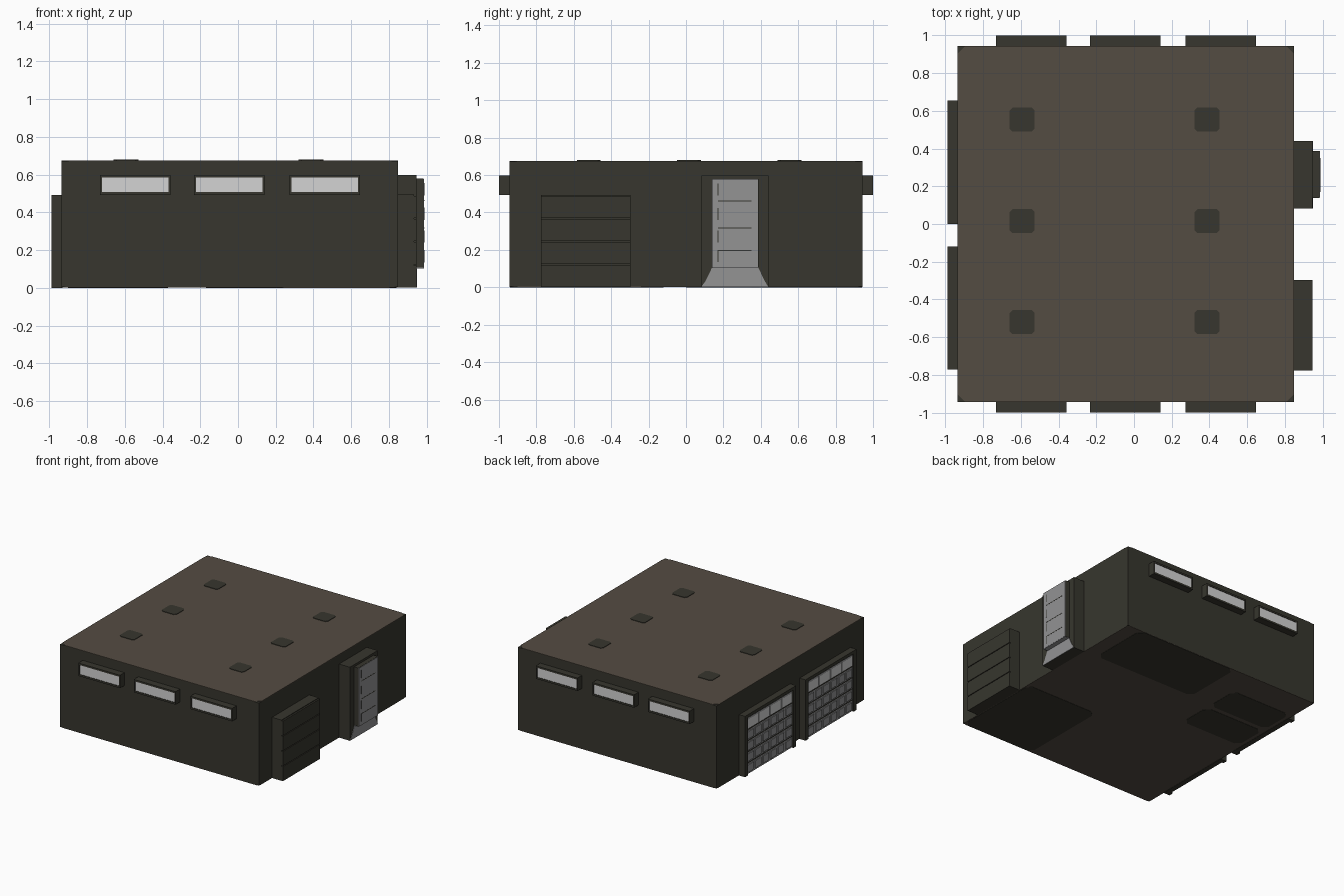
import bpy, bmesh

if "Cube" in bpy.data.objects:
    bpy.data.objects.remove(bpy.data.objects["Cube"])


def lin(c):
    c /= 255
    return c / 12.92 if c <= 0.04045 else ((c + 0.055) / 1.055) ** 2.4


def material(name, r, g, b):
    m = bpy.data.materials.new(name)
    m.diffuse_color = (lin(r), lin(g), lin(b), 1)
    m.use_nodes = True
    m.node_tree.nodes["Principled BSDF"].inputs["Base Color"].default_value = m.diffuse_color
    return m


WALL = material("dark olive wall", 55, 54, 46)
BROWN = material("brown slab", 84, 76, 66)
GREY = material("grey panel", 147, 147, 148)
LIGHT = material("pale glass", 212, 212, 212)


def finish(name, bm, mat):
    me = bpy.data.meshes.new(name)
    bmesh.ops.recalc_face_normals(bm, faces=bm.faces)
    bm.to_mesh(me)
    bm.free()
    me.materials.append(mat)
    ob = bpy.data.objects.new(name, me)
    bpy.context.collection.objects.link(ob)
    return ob


def boxes(name, mat, *specs):
    """Each spec is (x0, x1, y0, y1, z0, z1)."""
    bm = bmesh.new()
    for x0, x1, y0, y1, z0, z1 in specs:
        vs = bmesh.ops.create_cube(bm, size=1)["verts"]
        for v in vs:
            v.co = (x1 if v.co.x > 0 else x0,
                    y1 if v.co.y > 0 else y0,
                    z1 if v.co.z > 0 else z0)
    return finish(name, bm, mat)


def prism(name, mat, pts, direction):
    """Extrude a flat outline along a direction."""
    bm = bmesh.new()
    f = bm.faces.new([bm.verts.new(p) for p in pts])
    ext = bmesh.ops.extrude_face_region(bm, geom=[f])["geom"]
    bmesh.ops.translate(bm, vec=direction,
                        verts=[e for e in ext if isinstance(e, bmesh.types.BMVert)])
    # the source face is kept by the extrude, so the prism is closed
    return finish(name, bm, mat)


def chamfered(name, mat, x0, x1, y0, y1, z0, h, c):
    pts = [(x0 + c, y0), (x1 - c, y0), (x1, y0 + c), (x1, y1 - c),
           (x1 - c, y1), (x0 + c, y1), (x0, y1 - c), (x0, y0 + c)]
    return prism(name, mat, [(x, y, z0) for x, y in pts], (0, 0, h))


# Building shell, roof slab and floor slab
X0, X1, Y = -0.935, 0.848, 0.943
boxes("walls", WALL, (X0, X1, -Y, Y, 0.004, 0.673))
chamfered("roof", BROWN, X0, X1, -Y, Y, 0.671, 0.005, 0.04)
chamfered("floor", BROWN, X0, X1, -Y, Y, 0.002, 0.004, 0.02)

# Roof light fixtures
for x in (-0.593, 0.387):
    for y in (-0.52, 0.015, 0.553):
        chamfered("roof_fixture", WALL, x - 0.066, x + 0.066,
                  y - 0.064, y + 0.064, 0.672, 0.008, 0.015)

# Dark patches under the floor
for a in ((0.2, 0.84, -0.94, -0.2), (-0.17, 0.73, 0.45, 0.94),
          (-0.9, -0.37, 0.12, 0.39), (-0.9, -0.37, 0.43, 0.7)):
    chamfered("floor_patch", WALL, *a, 0.0, 0.004, 0.04)

# Three high windows on the front and on the back
for s in (-1, 1):
    for x in (-0.545, -0.047, 0.46):
        def span(a, b):
            return min(s * a, s * b), max(s * a, s * b)
        boxes("window_box", WALL, (x - 0.187, x + 0.187, *span(0.94, 0.99), 0.493, 0.598))
        # raised rim around the pane
        boxes("window_rim", WALL,
              (x - 0.187, x + 0.187, *span(0.985, 1.0), 0.584, 0.598),
              (x - 0.187, x + 0.187, *span(0.985, 1.0), 0.493, 0.508),
              (x - 0.187, x - 0.176, *span(0.985, 1.0), 0.508, 0.584),
              (x + 0.176, x + 0.187, *span(0.985, 1.0), 0.508, 0.584))
        boxes("window_pane", LIGHT, (x - 0.176, x + 0.176, *span(0.988, 0.996), 0.508, 0.584))

# Two sectional garage doors on the left side
for y0, y1 in ((-0.772, -0.12), (0.0, 0.655)):
    boxes("garage_frame", WALL, (-0.972, -0.93, y0, y1, 0.0, 0.493),
          (-0.988, -0.97, y0, y0 + 0.035, 0.0, 0.493),
          (-0.988, -0.97, y1 - 0.035, y1, 0.0, 0.493),
          (-0.988, -0.97, y0, y1, 0.468, 0.493))
    a, b = y0 + 0.035, y1 - 0.035
    boxes("garage_door", GREY, (-0.976, -0.968, a, b, 0.005, 0.468))
    w = (b - a) / 4
    boxes("garage_door_window", LIGHT,
          *[(-0.981, -0.974, a + i * w + 0.008, a + (i + 1) * w - 0.008, 0.375, 0.452)
            for i in range(4)])
    # raised panels separated by dark seams
    boxes("garage_door_seam", WALL,
          *[(-0.979, -0.974, a, b, z, z + 0.007) for z in (0.09, 0.18, 0.27, 0.36)])
    w = (b - a) / 6
    boxes("garage_door_panel", GREY,
          *[(-0.982, -0.974, a + i * w + 0.012, a + (i + 1) * w - 0.012,
             0.018 + j * 0.09, 0.078 + j * 0.09) for i in range(6) for j in range(4)])

# Slatted shutter bay on the right side
boxes("shutter_bay", WALL, (0.84, 0.932, -0.775, -0.298, 0.002, 0.494))
boxes("shutter_slat", WALL,
      *[(0.93, 0.945, -0.775, -0.298, 0.002 + i * 0.123, 0.002 + i * 0.123 + 0.117)
        for i in range(4)])

# Entrance on the right side: porch, door box, door and step
boxes("entrance_porch", WALL, (0.84, 0.945, 0.083, 0.44, 0.002, 0.598))
boxes("door_box", WALL, (0.94, 0.983, 0.138, 0.388, 0.107, 0.58))
boxes("door", GREY, (0.98, 0.986, 0.14, 0.386, 0.107, 0.578))
boxes("door_groove", WALL,
      *[(0.984, 0.987, 0.172, 0.35, z, z + 0.005) for z in (0.195, 0.315, 0.46)],
      *[(0.984, 0.987, 0.169, 0.174, z, z + 0.065) for z in (0.135, 0.24, 0.36, 0.49)])
boxes("door_underside", GREY, (0.945, 0.985, 0.14, 0.386, 0.104, 0.108))
prism("door_step", GREY, [(0.943, 0.083, 0.003), (0.943, 0.44, 0.003), (0.943, 0.42, 0.035),
                          (0.943, 0.386, 0.107), (0.943, 0.14, 0.107), (0.943, 0.105, 0.035)],
      (0.005, 0, 0))
